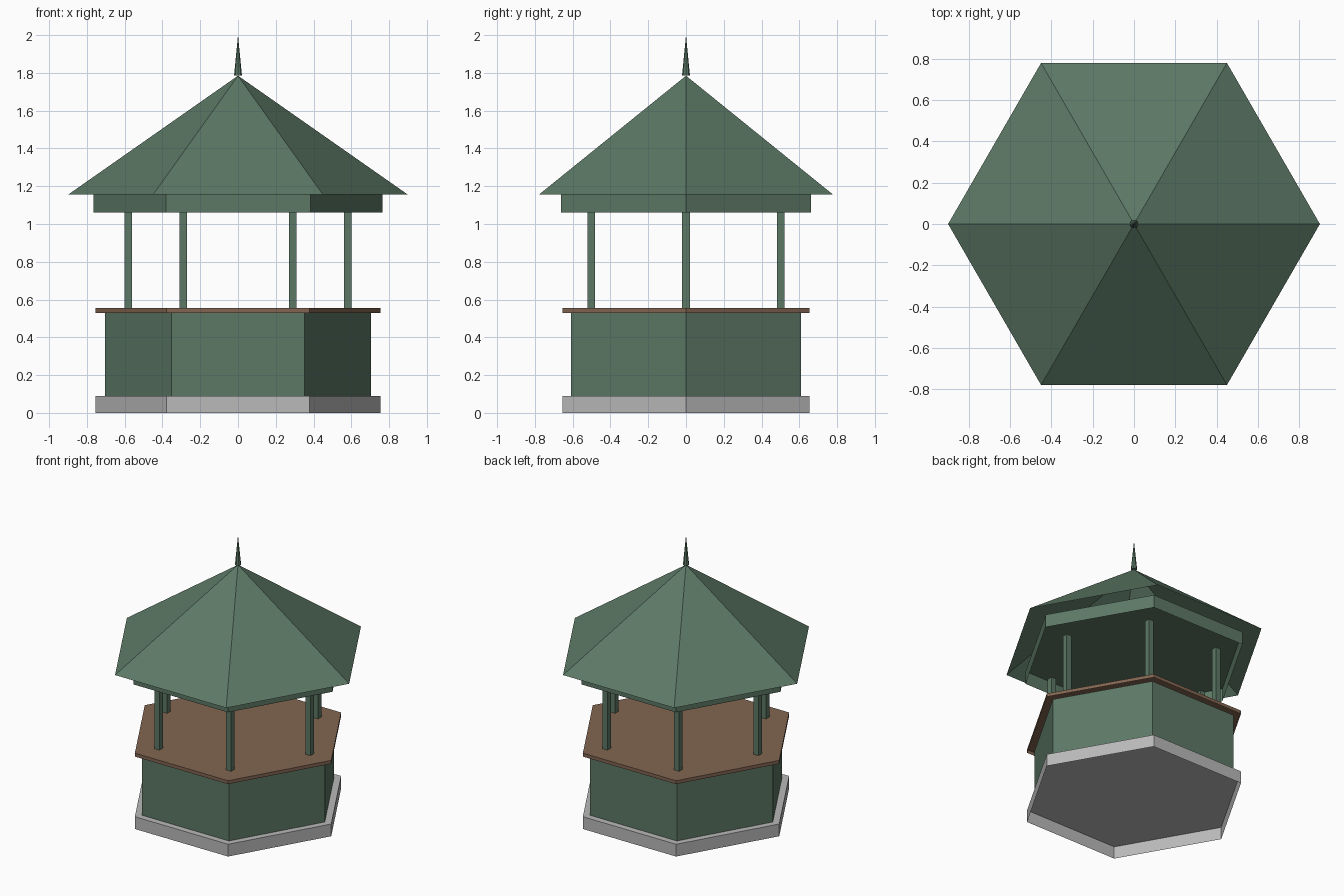
import bpy, bmesh, math

if "Cube" in bpy.data.objects:
    bpy.data.objects.remove(bpy.data.objects["Cube"])


def material(name, rgb):
    m = bpy.data.materials.new(name)
    m.diffuse_color = (*rgb, 1.0)
    m.use_nodes = True
    m.node_tree.nodes["Principled BSDF"].inputs["Base Color"].default_value = m.diffuse_color
    return m


green = material("green paint", (0.108, 0.190, 0.132))
brown = material("brown wood", (0.225, 0.130, 0.083))
grey = material("grey stone", (0.49, 0.49, 0.49))


def add_object(name, bm, mat):
    bmesh.ops.recalc_face_normals(bm, faces=bm.faces)
    mesh = bpy.data.meshes.new(name)
    bm.to_mesh(mesh)
    bm.free()
    mesh.materials.append(mat)
    obj = bpy.data.objects.new(name, mesh)
    bpy.context.collection.objects.link(obj)
    return obj


def ring(bm, r, z, sides):
    return [bm.verts.new((r * math.cos(math.tau * i / sides),
                          r * math.sin(math.tau * i / sides), z))
            for i in range(sides)]


def hex_shell(name, r, z0, z1, mat):
    """Six-sided prism with a top and an open underside."""
    bm = bmesh.new()
    low, high = ring(bm, r, z0, 6), ring(bm, r, z1, 6)
    for i in range(6):
        j = (i + 1) % 6
        bm.faces.new((low[i], low[j], high[j], high[i]))
    bm.faces.new(high)
    return add_object(name, bm, mat)


def cone(name, r, z0, z1, sides, mat, closed):
    bm = bmesh.new()
    low = ring(bm, r, z0, sides)
    tip = bm.verts.new((0, 0, z1))
    for i in range(sides):
        bm.faces.new((low[i], low[(i + 1) % sides], tip))
    if closed:
        bm.faces.new(low[::-1])
    return add_object(name, bm, mat)


# Stone plinth, walls, counter top and roof beam
hex_shell("plinth", 0.755, 0.0, 0.09, grey)
hex_shell("wall", 0.703, 0.09, 0.53, green)
hex_shell("counter", 0.755, 0.53, 0.555, brown)
hex_shell("roof_beam", 0.765, 1.06, 1.155, green)

# Square posts, one at each corner
for k in range(6):
    a = math.tau * k / 6
    bm = bmesh.new()
    bmesh.ops.create_cube(bm, size=1.0)
    bmesh.ops.scale(bm, vec=(0.04, 0.04, 0.505), verts=bm.verts)
    bmesh.ops.translate(bm, vec=(0.58 * math.cos(a), 0.58 * math.sin(a), 0.8075),
                        verts=bm.verts)
    add_object(f"post_{k + 1}", bm, green)

# Roof, open below, and its spike
cone("roof", 0.90, 1.155, 1.785, 6, green, False)
cone("roof_spike", 0.021, 1.785, 2.0, 8, green, True)
